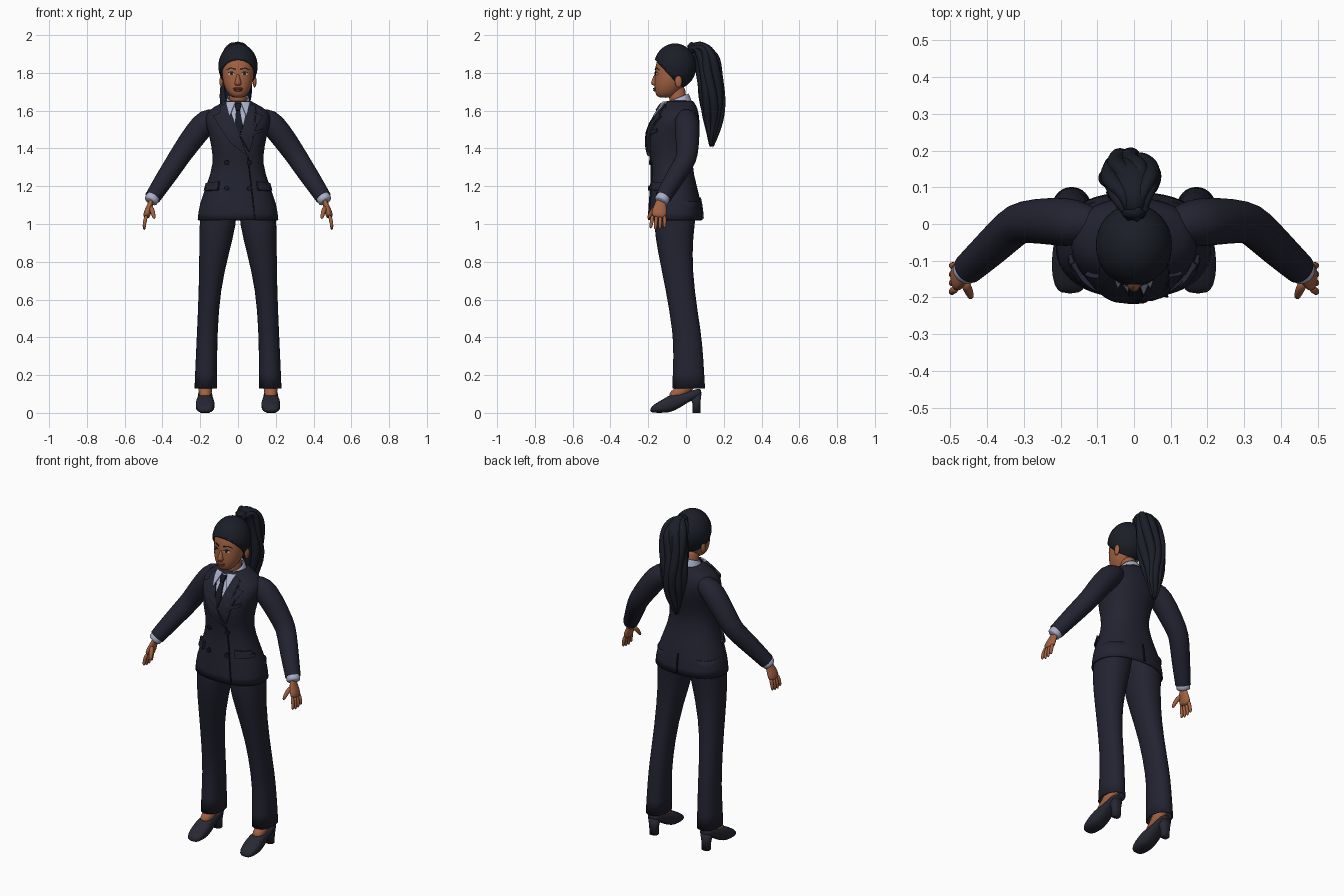
import bpy, bmesh, math
from mathutils import Vector, Matrix
from mathutils.bvhtree import BVHTree

if "Cube" in bpy.data.objects:
    bpy.data.objects.remove(bpy.data.objects["Cube"])


def material(name, *rgb):
    mat = bpy.data.materials.new(name)
    mat.use_nodes = True
    mat.diffuse_color = (*rgb, 1)
    shader = mat.node_tree.nodes["Principled BSDF"]
    shader.inputs["Base Color"].default_value = (*rgb, 1)
    shader.inputs["Roughness"].default_value = 0.8
    return mat


SUIT = material("navy suit", .016, .017, .03)
TRIM = material("dark trim", .008, .009, .016)
HAIR = material("black hair", .011, .013, .021)
SKIN = material("brown skin", .36, .12, .055)
LIPS = material("lips", .24, .065, .04)
SHIRT = material("pale shirt", .4, .43, .58)
WHITE = material("eye white", .55, .5, .45)
SHOE = material("shoe leather", .02, .021, .033)


def finish(bm, name, mat, mirror=False, smooth=True, subdiv=0, thick=0):
    """Turn a bmesh into an object with its modifiers."""
    bmesh.ops.recalc_face_normals(bm, faces=bm.faces)
    for face in bm.faces:
        face.smooth = smooth
    mesh = bpy.data.meshes.new(name)
    bm.to_mesh(mesh)
    bm.free()
    mesh.materials.append(mat)
    obj = bpy.data.objects.new(name, mesh)
    bpy.context.scene.collection.objects.link(obj)
    if mirror:
        obj.modifiers.new("mirror", "MIRROR").use_mirror_merge = False
    if subdiv:
        mod = obj.modifiers.new("smooth", "SUBSURF")
        mod.levels = mod.render_levels = subdiv
    if thick:
        mod = obj.modifiers.new("thickness", "SOLIDIFY")
        mod.thickness, mod.offset = thick, 0
    return obj


def loft(name, rings, mat, sides=20, power=2.0, caps=True, subdiv=1, **options):
    """Skin a list of (centre, u axis, v axis) superellipse rings."""
    bm = bmesh.new()
    loops = []
    for centre, u, v in rings:
        loop = []
        for i in range(sides):
            a = math.tau * (i + .5) / sides
            c, s = (math.copysign(abs(f) ** (2 / power), f) for f in (math.cos(a), math.sin(a)))
            loop.append(bm.verts.new(Vector(centre) + Vector(u) * c + Vector(v) * s))
        loops.append(loop)
    for low, high in zip(loops, loops[1:]):
        for i in range(sides):
            j = (i + 1) % sides
            bm.faces.new((low[i], low[j], high[j], high[i]))
    if caps:
        bm.faces.new(loops[0])
        bm.faces.new(loops[-1])
    return finish(bm, name, mat, subdiv=subdiv, **options)


def stack(name, rows, mat, **options):
    """Horizontal rings given as (z, centre x, half width, front y, back y)."""
    return loft(name, [((x, (f + b) / 2, z), (w, 0, 0), (0, (b - f) / 2, 0))
                       for z, x, w, f, b in rows], mat, **options)


def tube(name, path, mat, flat=1.0, **options):
    """Rings square to a path of (x, y, z, radius)."""
    points = [Vector(p[:3]) for p in path]
    rings = []
    for i, point in enumerate(points):
        along = points[min(i + 1, len(points) - 1)] - points[max(i - 1, 0)]
        v = along.cross(Vector((1, 0, 0))).normalized()
        u = v.cross(along).normalized()
        rings.append((point, u * path[i][3] * flat, v * path[i][3]))
    return loft(name, rings, mat, **options)


def ball(name, centre, radii, mat, **options):
    bm = bmesh.new()
    bmesh.ops.create_uvsphere(bm, u_segments=20, v_segments=12, radius=1,
                              matrix=Matrix.LocRotScale(centre, None, radii))
    return finish(bm, name, mat, **options)


def surface(obj):
    bpy.context.view_layer.update()
    return BVHTree.FromObject(obj, bpy.context.evaluated_depsgraph_get())


def plate(name, tree, outline, mat, thick=.008, lift=0, side=-1, **options):
    """Lay an x-z outline onto the front or back of a surface."""
    bm = bmesh.new()
    bm.faces.new([bm.verts.new((x, 0, z)) for x, z in outline])
    bmesh.ops.triangulate(bm, faces=bm.faces)
    bmesh.ops.subdivide_edges(bm, edges=bm.edges, cuts=4, use_grid_fill=True)
    for v in bm.verts:
        start = Vector((v.co.x, side, v.co.z))
        hit = tree.ray_cast(start, Vector((0, -side, 0)))[0]
        if hit is None:
            hit = tree.find_nearest(Vector((v.co.x, side * .1, v.co.z)))[0]
        v.co.y = hit.y + side * lift
    return finish(bm, name, mat, smooth=False, thick=thick, **options)


def oval(x, z, w, h, count=12):
    return [(x + w * math.cos(math.tau * i / count), z + h * math.sin(math.tau * i / count))
            for i in range(count)]


# Jacket body and sleeves
jacket = stack("jacket_body", [
    (1.02, 0, .212, -.2, .085), (1.1, 0, .205, -.197, .08), (1.2, 0, .165, -.187, .055),
    (1.32, 0, .125, -.178, .025), (1.42, 0, .14, -.205, .045), (1.49, 0, .155, -.198, .068),
    (1.55, 0, .175, -.172, .07), (1.6, 0, .16, -.135, .062), (1.63, 0, .1, -.115, .05),
    (1.65, 0, .066, -.1, .035)], SUIT, sides=28, power=2.3, caps=False, thick=.006)
tube("sleeve", [(.1, 0, 1.57, .04), (.16, .003, 1.555, .068), (.22, .008, 1.485, .066),
                (.305, .008, 1.365, .058), (.33, -.008, 1.325, .056), (.39, -.066, 1.235, .051),
                (.452, -.122, 1.14, .043)], SUIT, caps=False, mirror=True)
tube("shirt_cuff", [(.44, -.11, 1.16, .038), (.458, -.128, 1.128, .039),
                    (.466, -.135, 1.115, .037)], SHIRT, mirror=True)

# Shirt, tie, lapels and jacket details
chest = surface(jacket)
plate("shirt_front", chest, [(-.06, 1.635), (.06, 1.635), (.01, 1.46)], SHIRT, lift=.004)
plate("tie_knot", chest, [(-.018, 1.635), (.018, 1.635), (.01, 1.6), (-.01, 1.6)],
      TRIM, thick=.016, lift=.016)
plate("tie_blade", chest, [(-.01, 1.605), (.01, 1.605), (.026, 1.52), (.01, 1.465), (-.018, 1.52)],
      TRIM, lift=.01)
plate("collar_point", chest, [(.014, 1.645), (.062, 1.645), (.055, 1.61), (.044, 1.57)],
      SHIRT, lift=.016, mirror=True)
plate("right_lapel", chest, [(-.055, 1.638), (-.09, 1.62), (-.095, 1.585), (-.13, 1.57),
                             (-.1, 1.52), (-.04, 1.43), (.05, 1.36)], SUIT, thick=.016, lift=.008)
plate("left_lapel", chest, [(.055, 1.638), (.09, 1.62), (.095, 1.585), (.13, 1.57),
                            (.1, 1.52), (.06, 1.38), (.012, 1.465)], SUIT, thick=.012, lift=.006)
plate("front_edge", chest, [(.05, 1.36), (.055, 1.36), (.093, 1.03), (.088, 1.03)], TRIM, lift=.004)
plate("breast_welt", chest, [(.085, 1.49), (.13, 1.505), (.13, 1.487), (.085, 1.472)], SUIT, lift=.006)
plate("pocket_flap", chest, [(.1, 1.225), (.165, 1.215), (.175, 1.175), (.105, 1.18)],
      SUIT, thick=.016, lift=.008, mirror=True)
plate("back_vent", chest, [(-.003, 1.14), (.003, 1.14), (.003, 1.03), (-.003, 1.03)],
      TRIM, lift=.004, side=1)
for z in (1.325, 1.19):
    plate("button", chest, oval(.06, z, .013, .013), TRIM, thick=.01, lift=.009, mirror=True)
loft("shirt_collar", [((0, -.04, 1.62), (.078, 0, 0), (0, .072, .02)),
                      ((0, -.04, 1.65), (.062, 0, 0), (0, .06, .022)),
                      ((0, -.04, 1.668), (.054, 0, 0), (0, .052, .022))],
     SHIRT, caps=False, thick=.006)

# Trousers
stack("trouser_leg", [
    (1.12, .1, .095, -.16, .06), (1.0, .106, .097, -.172, .045), (.85, .126, .078, -.148, .03),
    (.65, .151, .055, -.105, .042), (.42, .163, .053, -.067, .08), (.3, .167, .055, -.065, .09),
    (.13, .17, .059, -.072, .1)], SUIT, power=2.2, caps=False, mirror=True, thick=.004)

# Feet and heeled shoes
tube("instep", [(.17, .03, .22, .036), (.172, .015, .14, .04), (.174, -.04, .105, .034),
                (.174, -.085, .075, .028)], SKIN, mirror=True)
shoe = [(-.19, .004, .024, .026), (-.17, 0, .046, .044), (-.12, 0, .073, .052),
        (-.08, .002, .1, .049), (-.03, .028, .103, .042), (.02, .062, .115, .039),
        (.065, .08, .13, .037), (.082, .09, .125, .022)]
loft("shoe", [((.174, y, (low + top) / 2), (w, 0, 0), (0, 0, (top - low) / 2))
              for y, low, top, w in shoe], SHOE, power=2.6, mirror=True)
stack("shoe_heel", [(0, .174, .024, .034, .076), (.05, .174, .026, .034, .076),
                    (.1, .174, .034, .015, .082)], SHOE, sides=16, power=3, subdiv=0, mirror=True)

# Hands
tube("palm", [(.456, -.128, 1.135, .026), (.465, -.136, 1.1, .031), (.48, -.142, 1.06, .043),
              (.487, -.146, 1.03, .036)], SKIN, flat=.48, mirror=True)
for i in range(4):
    root, tip = -.177 + .021 * i, -.188 + .025 * i
    drop = .008 * abs(i - 1.4)
    tube("finger", [(.483, root, 1.05, .011), (.497, (root + tip) / 2, 1.005, .0105),
                    (.496, tip, .964 + drop, .0075)], SKIN, sides=10, mirror=True)
tube("thumb", [(.464, -.155, 1.095, .015), (.449, -.184, 1.06, .013), (.443, -.203, 1.025, .008)],
     SKIN, sides=10, mirror=True)

# Neck and head
tube("neck", [(0, -.035, 1.6, .05), (0, -.045, 1.67, .044), (0, -.05, 1.74, .048)], SKIN)
head = stack("head", [
    (1.668, 0, .026, -.145, -.075), (1.682, 0, .046, -.16, -.05), (1.71, 0, .066, -.166, -.025),
    (1.75, 0, .08, -.168, 0), (1.79, 0, .085, -.164, .02), (1.84, 0, .086, -.164, .03),
    (1.89, 0, .076, -.145, .02), (1.925, 0, .045, -.11, -.01)], SKIN, sides=24, power=2.2)
face = surface(head)
stack("nose", [(1.8, 0, .009, -.168, -.13), (1.765, 0, .013, -.18, -.13), (1.743, 0, .022, -.19, -.13),
               (1.73, 0, .015, -.174, -.13)], SKIN, sides=12)
ball("ear", (.088, -.04, 1.755), (.01, .019, .032), SKIN, mirror=True)
plate("eye", face, oval(.035, 1.795, .017, .007), WHITE, thick=.004, lift=.002, mirror=True)
plate("iris", face, oval(.034, 1.795, .007, .007), TRIM, thick=.004, lift=.004, mirror=True)
plate("upper_lid", face, [(.016, 1.797), (.035, 1.804), (.055, 1.799), (.035, 1.8085)], TRIM,
      thick=.004, lift=.004, mirror=True)
plate("eyebrow", face, [(.014, 1.815), (.04, 1.824), (.062, 1.814), (.04, 1.829), (.015, 1.823)],
      HAIR, thick=.004, lift=.002, mirror=True)
ball("upper_lip", (0, -.163, 1.717), (.027, .011, .006), LIPS)
ball("lower_lip", (0, -.162, 1.708), (.022, .012, .007), LIPS)

# Swept-back hair, cut along a sloping hairline
bm = bmesh.new()
bmesh.ops.create_uvsphere(bm, u_segments=32, v_segments=24, radius=1,
                          matrix=Matrix.LocRotScale((0, -.058, 1.835), None, (.1, .108, .117)))
bmesh.ops.bisect_plane(bm, geom=bm.verts[:] + bm.edges[:] + bm.faces[:], plane_co=(0, 0, 1.695),
                       plane_no=(0, 1.08, 1), clear_inner=True)
finish(bm, "hair_cap", HAIR, thick=.008)

# Ponytail: a core wrapped in wavy locks
core = [(0, .02, 1.925, .026), (0, .065, 1.947, .042), (-.004, .115, 1.905, .07),
        (-.008, .124, 1.8, .074), (-.014, .135, 1.68, .076), (-.02, .145, 1.57, .058),
        (-.025, .142, 1.48, .035), (-.03, .133, 1.41, .01)]
tube("ponytail", [(x, y, z, r * .82) for x, y, z, r in core], HAIR, subdiv=2)
ball("hair_tie", (0, .03, 1.93), (.033, .02, .033), TRIM)
LOCKS = 9
for k in range(LOCKS):
    lock = []
    for i, (x, y, z, r) in enumerate(core):
        a = math.tau * k / LOCKS + .35 * math.sin(i * 1.7 + k)
        reach = r * (.72 + .12 * math.sin(i * 2 + k * 2.3))
        lock.append((x + 1.1 * reach * math.cos(a), y + .95 * reach * math.sin(a),
                     z + .012 * math.sin(k * 2), r * .36))
    tube("hair_lock", lock, HAIR, sides=10, subdiv=2)
